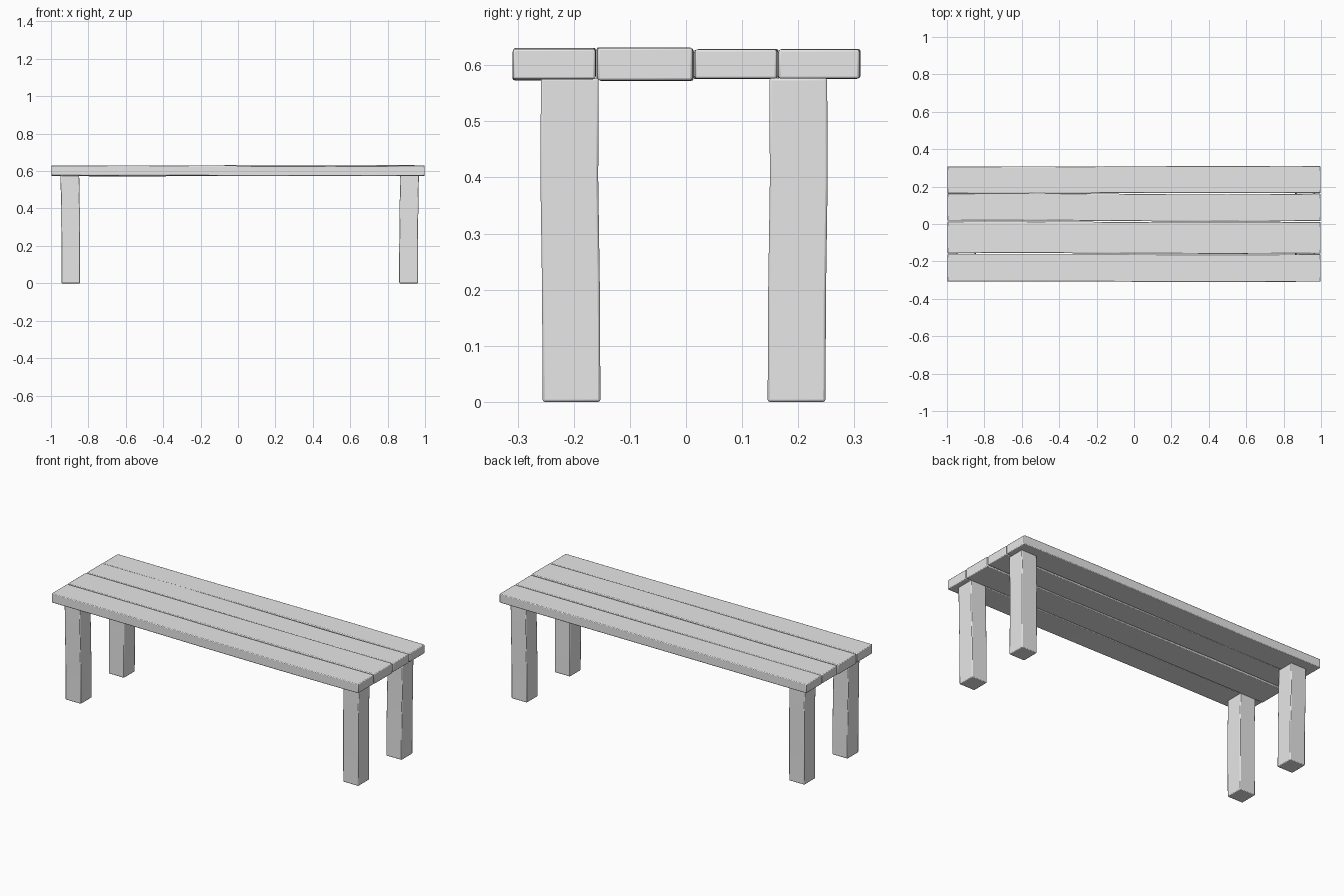
import bpy
import bmesh
from mathutils import Vector

if "Cube" in bpy.data.objects:
    bpy.data.objects.remove(bpy.data.objects["Cube"], do_unlink=True)

grey = bpy.data.materials.new("plain_grey")
grey.use_nodes = True
grey.diffuse_color = (0.8, 0.8, 0.8, 1)
grey.node_tree.nodes["Principled BSDF"].inputs["Base Color"].default_value = (0.8, 0.8, 0.8, 1)


def beam(name, path, width, depth, along_x):
    """Sweep a rectangle along a slightly crooked path of centre points."""
    bm = bmesh.new()
    rings = []
    for point in path:
        ring = []
        for a, b in ((-1, -1), (1, -1), (1, 1), (-1, 1)):
            u, v = a * width / 2, b * depth / 2
            offset = Vector((0, u, v)) if along_x else Vector((u, v, 0))
            ring.append(bm.verts.new(Vector(point) + offset))
        rings.append(ring)
    for low, high in zip(rings, rings[1:]):
        for i in range(4):
            j = (i + 1) % 4
            bm.faces.new((low[i], low[j], high[j], high[i]))
    bm.faces.new(rings[0][::-1])
    bm.faces.new(rings[-1])
    bmesh.ops.recalc_face_normals(bm, faces=bm.faces)
    mesh = bpy.data.meshes.new(name)
    bm.to_mesh(mesh)
    bm.free()
    mesh.materials.append(grey)
    obj = bpy.data.objects.new(name, mesh)
    bpy.context.collection.objects.link(obj)
    # Softened edges
    bevel = obj.modifiers.new("soft_edges", "BEVEL")
    bevel.width = 0.004
    bevel.segments = 2
    bevel.limit_method = "ANGLE"
    bpy.context.view_layer.objects.active = obj
    obj.select_set(True)
    bpy.ops.object.shade_smooth_by_angle()
    obj.select_set(False)


# Seat planks: centre y, width, thickness, sideways bow, vertical bow
planks = {
    "front_plank": (-0.235, 0.147, 0.054, 0.001, 0.002),
    "front_middle_plank": (-0.073, 0.169, 0.058, 0.002, -0.001),
    "back_middle_plank": (0.089, 0.146, 0.052, 0.003, 0.001),
    "back_plank": (0.237, 0.144, 0.052, -0.002, -0.001),
}
for name, (y, width, depth, bow_y, bow_z) in planks.items():
    path = [(x, y + bow_y * k, 0.602 + bow_z * k)
            for x, k in ((-0.998, 0.5), (-0.5, 1), (0, -0.3), (0.5, -1), (0.998, 0))]
    beam(name, path, width, depth, True)

# Legs, each leaning and curving slightly
sway = ((0, 0, 0), (0.2, 0, 0.001), (0.4, -0.002, 0.004), (0.577, -0.005, 0.003))
for side, x, lean in (("right", -0.894, 1), ("left", 0.912, -1)):
    for end, y, bend in (("front", -0.204, -1), ("back", 0.197, 1)):
        path = [(x + dx * lean, y + dy * bend, z) for z, dx, dy in sway]
        beam(f"{end}_{side}_leg", path, 0.1, 0.103, False)
